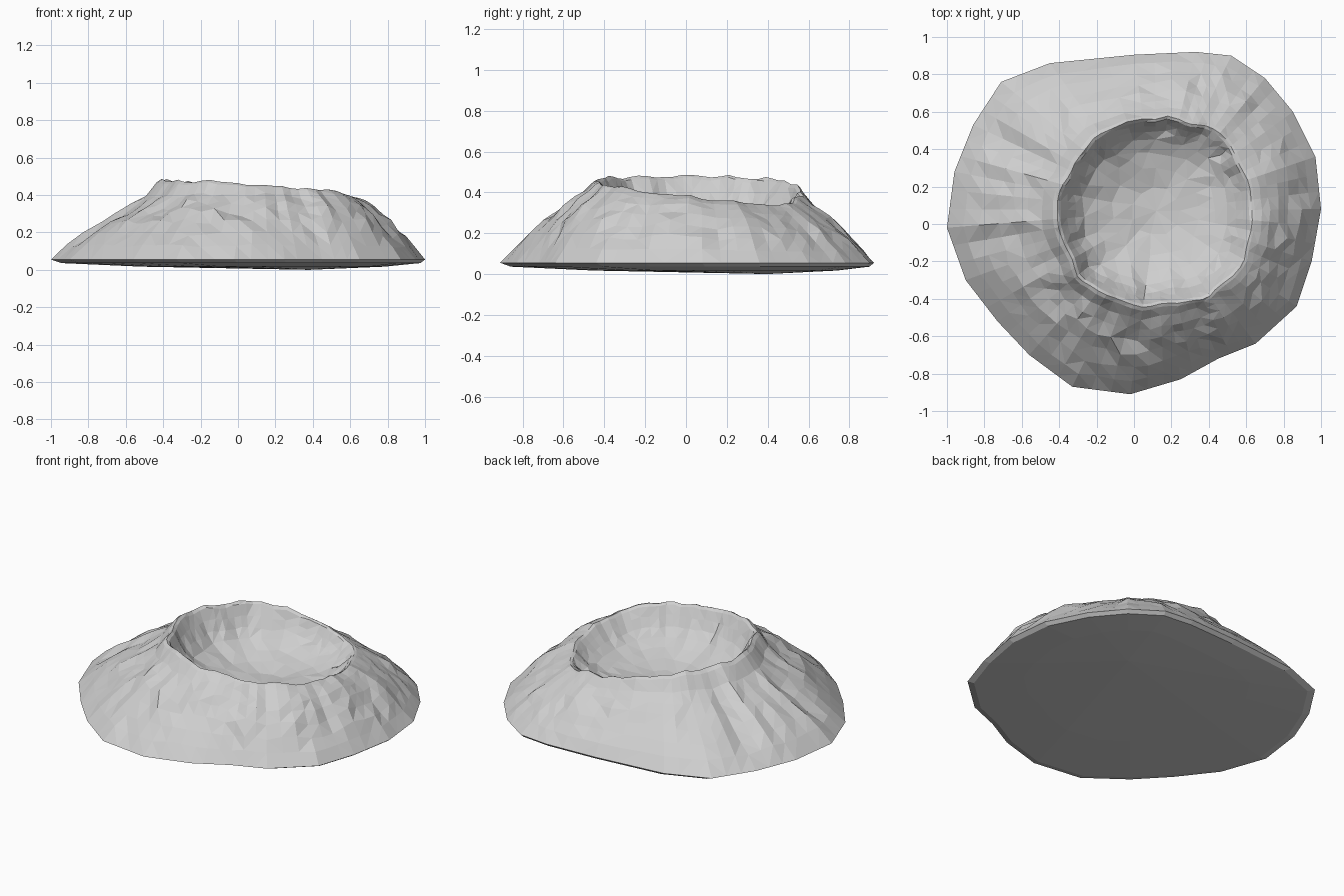
import bpy
import bmesh
import math
import random
from mathutils import Vector, noise

random.seed(4)
cube = bpy.data.objects.get("Cube")
if cube:
    bpy.data.objects.remove(cube, do_unlink=True)

# Footprint of the mound, counterclockwise from the east
FOOTPRINT = [(1, .08), (.97, .36), (.85, .6), (.7, .78), (.52, .9), (.33, .92),
             (0, .905), (-.45, .86), (-.71, .76), (-.86, .53), (-.96, .28),
             (-1, -.02), (-.9, -.3), (-.73, -.52), (-.56, -.7), (-.33, -.87),
             (-.02, -.91), (.25, -.83), (.45, -.72), (.65, -.64), (.87, -.44),
             (.95, -.2)]
CENTRE = Vector((.12, .07))      # middle of the crater
APEX = Vector((.38, .4))         # lowest point of the underside
EDGE_Z, FLOOR_Z = .06, .18
SPLIT = 3                        # pieces per footprint edge

# Rim height and radius for eight compass directions, starting east
RIM_HEIGHT = [.37, .335, .4, .47, .48, .48, .455, .42]
RIM_RADIUS = [.51, .53, .49, .51, .53, .54, .5, .54]

# Slope: distance from edge to rim, height on the steep-topped side, on the rounded side
SLOPE = [(.15, .17, .19), (.3, .31, .38), (.45, .44, .57), (.6, .56, .73),
         (.73, .66, .85), (.86, .78, .94), (.96, .96, .99)]
# Bowl: share of the rim radius, share of the depth
BOWL = [(.97, .95), (.91, .75), (.84, .55), (.75, .38), (.62, .24), (.45, .12), (.25, .03)]
# Dents and ledges on the slope: x, y, radius, height change
FEATURES = [(-.03, -.62, .06, -.04), (-.38, -.44, .07, -.04), (-.3, -.5, .07, .025),
            (.75, -.3, .07, -.04), (.36, -.48, .05, -.025), (.27, .68, .05, .02)]


def compass(values, angle):
    """Blend a table of evenly spaced directions."""
    f = angle / math.tau * len(values) % len(values)
    i = int(f)
    return values[i] + (values[(i + 1) % len(values)] - values[i]) * (f - i)


def rough(p, size, seed):
    return noise.noise(Vector((p.x / size, p.y / size, seed)))


def outline():
    pts = [Vector(p) for p in FOOTPRINT]
    for a, b in zip(pts, pts[1:] + pts[:1]):
        for k in range(SPLIT):
            yield a.lerp(b, k / SPLIT)


def slope_point(edge, rim, rim_z, east, ridge, t, low, high):
    """One point on the outer flank, with ridges and broken facets."""
    p = edge.lerp(rim, t)
    frac = low + (high - low) * east
    bump = math.sin(math.pi * t)
    side = .35 + .65 * max(0, east - max(0, p.y), .4 - p.y)
    z = EDGE_Z + (rim_z - EDGE_Z) * frac
    z += bump * (ridge + side * (.03 * rough(p, .13, 3) + random.uniform(-.006, .006)))
    for x, y, radius, change in FEATURES:
        d = (p - Vector((x, y))).length / radius
        z += change * math.exp(-d * d)
    p += (rim - edge).normalized() * random.uniform(-.012, .012) * bump
    return (p.x, p.y, z)


def bowl_point(direction, radius, rim_z, scallop, share, depth):
    """One point on the inner wall or floor; the wall is scalloped."""
    wall = math.sin(math.pi * min(1, depth + .1))
    p = CENTRE + direction * (radius * share + wall * scallop)
    z = FLOOR_Z + (rim_z - FLOOR_Z) * depth
    z += .02 * rough(p, .16, 12) * (1 - depth) + random.uniform(-.006, .006) * share
    return (p.x, p.y, z)


# Each column runs from under the edge, over the rim, to the crater floor
columns = []
for edge in outline():
    direction = (edge - CENTRE).normalized()
    angle = math.atan2(direction.y, direction.x) % math.tau
    east = .5 + .5 * math.cos(angle + .2)
    radius = compass(RIM_RADIUS, angle) + .025 * rough(direction, .25, 5)
    rim_z = compass(RIM_HEIGHT, angle) + .025 * rough(direction, .2, 7)
    rim = CENTRE + direction * radius
    ridge = .035 * rough(direction, .12, 2) * (1.2 - east) * (.3 if direction.y > .5 else 1)
    scallop = .03 * rough(direction, .22, 8) + random.uniform(-.008, .008)
    column = []
    for scale, z in ((.65, .017), (.96, .036)):
        p = APEX.lerp(edge, scale)
        column.append((p.x, p.y, z))
    column.append((edge.x, edge.y, EDGE_Z - .005))
    column += [slope_point(edge, rim, rim_z, east, ridge, *s) for s in SLOPE]
    column.append((rim.x, rim.y, rim_z))
    column += [bowl_point(direction, radius, rim_z, scallop, *b) for b in BOWL]
    columns.append(column)

# Skin the columns and close the floor and underside
bm = bmesh.new()
grid = [[bm.verts.new(p) for p in column] for column in columns]
floor = bm.verts.new((CENTRE.x, CENTRE.y, FLOOR_Z))
bottom = bm.verts.new((APEX.x, APEX.y, 0))
for a, b in zip(grid, grid[1:] + grid[:1]):
    for j in range(len(a) - 1):
        bm.faces.new((a[j], b[j], b[j + 1], a[j + 1]))
    bm.faces.new((a[-1], b[-1], floor))
    bm.faces.new((b[0], a[0], bottom))

# Merge the crowded floor points into broad, irregular facets
bmesh.ops.triangulate(bm, faces=bm.faces[:], quad_method='SHORT_EDGE')
crowded = [v for column in grid for v in column[-4:]] + [floor]
bmesh.ops.remove_doubles(bm, verts=crowded, dist=.055)
bmesh.ops.recalc_face_normals(bm, faces=bm.faces[:])
mesh = bpy.data.meshes.new("crater_mound")
bm.to_mesh(mesh)
bm.free()

# Plain stone colour
stone = bpy.data.materials.new("pale_grey_stone")
stone.use_nodes = True
colour = (.62, .62, .62, 1)
stone.diffuse_color = colour
stone.node_tree.nodes["Principled BSDF"].inputs["Base Color"].default_value = colour
mesh.materials.append(stone)

crater = bpy.data.objects.new("crater_mound", mesh)
bpy.context.collection.objects.link(crater)
